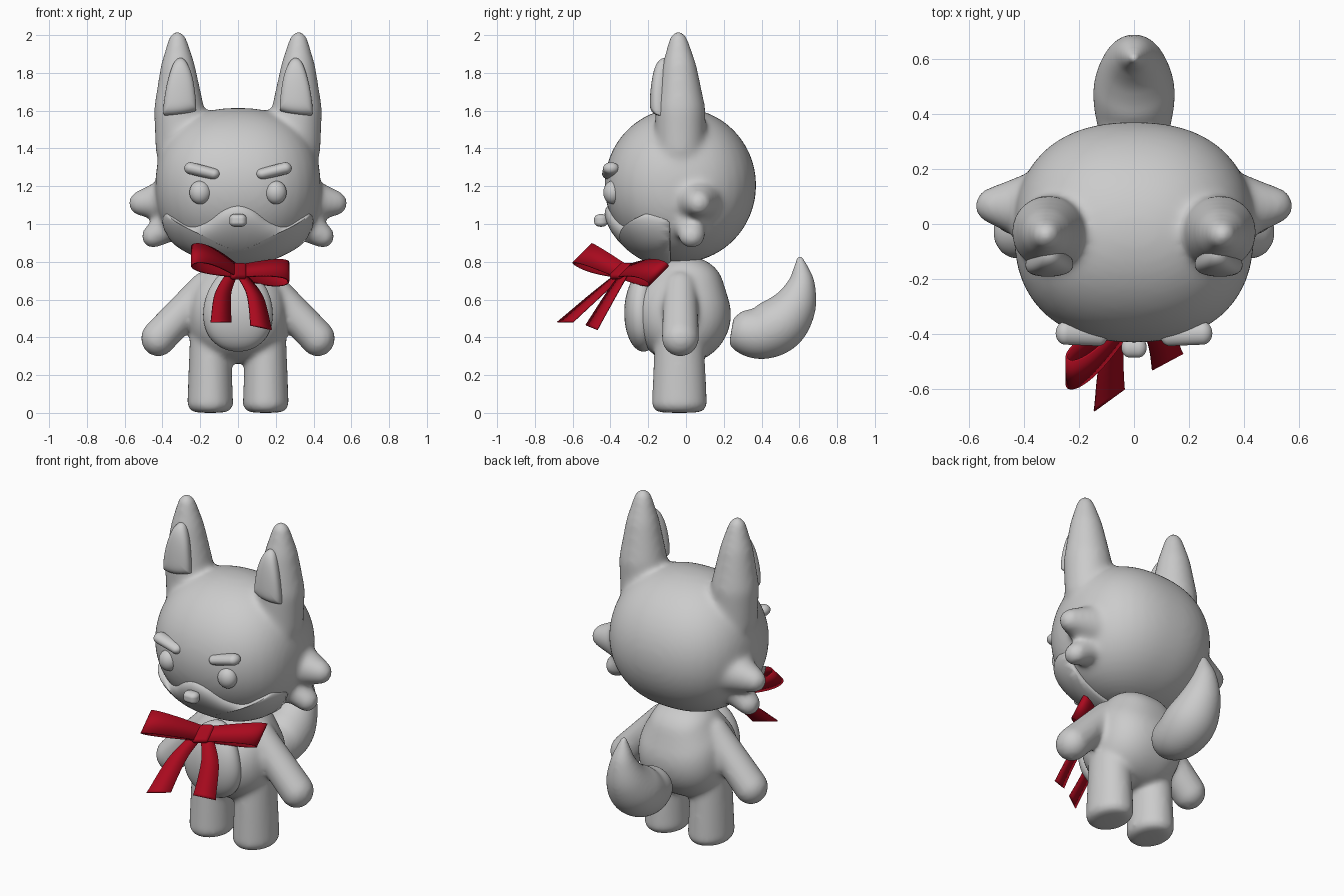
import bpy, bmesh, math
from mathutils import Vector

if "Cube" in bpy.data.objects:
    bpy.data.objects.remove(bpy.data.objects["Cube"])

red = bpy.data.materials.new("red_ribbon")
red.diffuse_color = (0.4, 0.003, 0.013, 1)
red.use_nodes = True
red.node_tree.nodes["Principled BSDF"].inputs["Base Color"].default_value = red.diffuse_color


def add_object(name, bm, mat=None):
    bmesh.ops.recalc_face_normals(bm, faces=bm.faces[:])
    for f in bm.faces:
        f.smooth = True
    me = bpy.data.meshes.new(name)
    bm.to_mesh(me)
    bm.free()
    ob = bpy.data.objects.new(name, me)
    bpy.context.collection.objects.link(ob)
    if mat:
        me.materials.append(mat)
    return ob


def hull(bm, balls, p=2):
    """Add the convex skin around (centre, radii) ellipsoids; p > 2 squares them off sideways."""
    pts = []
    for c, r in balls:
        tmp = bmesh.new()
        bmesh.ops.create_uvsphere(tmp, u_segments=40, v_segments=24, radius=1)
        for v in tmp.verts:
            q = v.co / (abs(v.co.x) ** p + math.hypot(v.co.y, v.co.z) ** p) ** (1 / p)
            pts.append(Vector(c) + Vector(q[i] * r[i] for i in range(3)))
        tmp.free()
    part = bmesh.new()
    for q in pts:
        part.verts.new(q)
    bmesh.ops.convex_hull(part, input=part.verts[:])
    bmesh.ops.delete(part, geom=[v for v in part.verts if not v.link_faces], context='VERTS')
    me = bpy.data.meshes.new("tmp")
    part.to_mesh(me)
    part.free()
    bm.from_mesh(me)
    bpy.data.meshes.remove(me)


def blob(name, balls, mat=None):
    bm = bmesh.new()
    hull(bm, balls)
    return add_object(name, bm, mat)


def melt(ob, voxel, steps):
    """Fuse overlapping parts with soft fillets."""
    m = ob.modifiers.new("fuse", 'REMESH')
    m.mode = 'VOXEL'
    m.voxel_size = voxel
    m.use_smooth_shade = True
    s = ob.modifiers.new("soften", 'SMOOTH')
    s.factor = 0.5
    s.iterations = steps


def spline(pts, n, closed=False):
    """Catmull-Rom through the points, n steps per span."""
    P = [Vector(p) for p in pts]
    k, out = len(P), []
    get = (lambda i: P[i % k]) if closed else (lambda i: P[min(max(i, 0), k - 1)])
    for i in range(k if closed else k - 1):
        a, b, c, d = (get(i + j) for j in (-1, 0, 1, 2))
        for j in range(n):
            t = j / n
            out.append(0.5 * (2 * b + (c - a) * t + (2 * a - 5 * b + 4 * c - d) * t * t
                              + (3 * b - a - 3 * c + d) * t ** 3))
    return out if closed else out + [P[-1]]


def patch(name, outline, mid, centre, radii, height, p=2, steps=6):
    """Padded patch: front-view outline laid on the front of an ellipsoid."""
    edge = spline(outline, steps, True)
    mid, n, bm, rings = Vector(mid), 16, bmesh.new(), []

    def place(q, s):
        u, w = (q.x - centre[0]) / radii[0], (q.y - centre[2]) / radii[2]
        r = (abs(u) ** p + abs(w) ** p) ** (1 / p)
        if r > 0.992:
            u, w = u * 0.992 / r, w * 0.992 / r
        rho = (1 - abs(u) ** p) ** (1 / p)
        v = -math.sqrt(max(0, rho * rho - w * w))
        c = Vector((centre[0] + u * radii[0], centre[1] + v * radii[1], centre[2] + w * radii[2]))
        k = rho ** (p - 2)
        nor = Vector((math.copysign(abs(u) ** (p - 1), u) / radii[0],
                      k * v / radii[1], k * w / radii[2])).normalized()
        return c + nor * (-0.025 + (height + 0.025) * math.sqrt(max(0, 1 - s ** 6)))

    top = bm.verts.new(place(mid, 0))
    for k in range(1, n + 1):
        s = math.sin(k / n * math.pi / 2)
        rings.append([bm.verts.new(place(mid.lerp(e, s), s)) for e in edge])
    m = len(edge)
    for i in range(m):
        j = (i + 1) % m
        bm.faces.new((top, rings[0][i], rings[0][j]))
        for a, b in zip(rings, rings[1:]):
            bm.faces.new((a[i], b[i], b[j], a[j]))
    bm.faces.new(rings[-1])
    return add_object(name, bm)


def ribbon(name, centres, halves):
    bm = bmesh.new()
    rows = [(bm.verts.new(c - h), bm.verts.new(c + h)) for c, h in zip(centres, halves)]
    for a, b in zip(rows, rows[1:]):
        bm.faces.new((a[0], a[1], b[1], b[0]))
    ob = add_object(name, bm, red)
    m = ob.modifiers.new("thickness", 'SOLIDIFY')
    m.thickness = 0.008
    m.offset = 0


# head with ears and cheek tufts
HEAD_C, HEAD_R, HEAD_P = (0, -0.03, 1.205), (0.437, 0.402, 0.41), 2.35
bm = bmesh.new()
hull(bm, [(HEAD_C, HEAD_R)], HEAD_P)
for s in (-1, 1):
    hull(bm, [((s * x, y, z), (r, r, r)) for x, y, z, r in (
        (0.32, -0.04, 1.972, 0.05), (0.318, -0.035, 1.82, 0.094),
        (0.312, -0.03, 1.6, 0.134), (0.305, -0.03, 1.4, 0.132))])
    hull(bm, [((s * 0.525, 0.067, 1.11), (0.055, 0.064, 0.065)),
              ((s * 0.34, 0.06, 1.13), (0.1, 0.14, 0.13))])
    hull(bm, [((s * 0.452, 0.03, 0.935), (0.06, 0.07, 0.065)),
              ((s * 0.28, 0.02, 1.04), (0.1, 0.1, 0.1))])
melt(add_object("head", bm), 0.014, 26)

# body with arms and legs
bm = bmesh.new()
hull(bm, [((0, -0.02, 0.52), (0.262, 0.258, 0.26)), ((0, 0.0, 0.66), (0.2, 0.2, 0.17))], 2.5)
for s in (-1, 1):
    hull(bm, [((s * 0.17, -0.03, 0.66), (0.09, 0.09, 0.09)),
              ((s * 0.422, -0.03, 0.395), (0.092, 0.099, 0.097))])
    hull(bm, [((s * 0.147, -0.035, z), r) for z, r in (
        (0.008, (0.1, 0.125, 0.008)), (0.04, (0.122, 0.147, 0.02)), (0.4, (0.108, 0.13, 0.03)))])
melt(add_object("body", bm), 0.013, 16)

# tail: round sweep in the side plane (y, z, radius)
path = spline([(0.24, 0.435, 0.07), (0.29, 0.428, 0.112), (0.4, 0.425, 0.142), (0.5, 0.475, 0.147),
               (0.575, 0.57, 0.118), (0.61, 0.68, 0.076), (0.608, 0.77, 0.04), (0.6, 0.832, 0.012)], 6)
bm = bmesh.new()
rings = []
for i, p in enumerate(path):
    d = path[min(i + 1, len(path) - 1)] - path[max(i - 1, 0)]
    nor = Vector((0, -d.y, d.x)).normalized()
    rings.append([bm.verts.new(Vector((0, p.x, p.y)) + p.z * (
        Vector((math.cos(a), 0, 0)) + nor * math.sin(a)))
        for a in (k * math.tau / 40 for k in range(40))])
for a, b in zip(rings, rings[1:]):
    for k in range(40):
        bm.faces.new((a[k], a[k - 1], b[k - 1], b[k]))
bm.faces.new(rings[0])
bm.faces.new(rings[-1])
melt(add_object("tail", bm), 0.009, 20)

# muzzle and belly pads
half = [(0.08, 1.075), (0.17, 1.01), (0.26, 0.985), (0.35, 1.035), (0.395, 1.055), (0.415, 1.0),
        (0.37, 0.91), (0.2, 0.82)]
patch("muzzle", [(0, 1.1)] + half + [(0, 0.79)] + [(-x, z) for x, z in reversed(half)],
      (0, 0.88), HEAD_C, HEAD_R, 0.036, HEAD_P)
patch("belly", [(0.187 * math.sin(a), 0.55 + 0.23 * math.cos(a) - 0.03 * math.sin(a) ** 2)
                for a in (k * math.tau / 12 for k in range(12))],
      (0, 0.54), (0, -0.02, 0.53), (0.265, 0.262, 0.31), 0.045, 2.5)

# inner ears, eyes and brows
for s, side in ((-1, "left"), (1, "right")):
    ear = [(0.307, 1.885), (0.345, 1.85), (0.38, 1.73), (0.397, 1.59), (0.37, 1.572),
           (0.24, 1.59), (0.22, 1.62), (0.238, 1.77), (0.27, 1.86)]
    patch("inner_ear_" + side, [(s * x, z) for x, z in ear], (s * 0.308, 1.7),
          (s * 0.312, -0.04, 1.6), (0.15, 0.12, 0.36), 0.033)
    blob("eye_" + side, [((s * 0.2, -0.387, 1.167), (0.057, 0.051, 0.062))])
    blob("brow_" + side, [((s * 0.13, -0.402, 1.265), (0.035, 0.042, 0.03)),
                          ((s * 0.25, -0.397, 1.295), (0.035, 0.042, 0.032))])

# nose
blob("nose", [((x, -0.45, z), (0.03, 0.036, 0.025)) for x in (-0.016, 0.016) for z in (1.01, 1.028)])

# bow: knot, two loops and two tails
K = Vector((0, -0.34, 0.75))
W = Vector((0, 0.7, 0.7))
blob("bow_knot", [(K + W * k + Vector((x, 0.75 * x, 0)), (0.022, 0.022, 0.02))
                  for k in (-0.035, 0.035) for x in (-0.022, 0.022)], red)
for side, a in (("left", Vector((-0.24, -0.205, 0.088))), ("right", Vector((0.265, 0.19, -0.01)))):
    t = a.cross(W).normalized()
    th = [k * math.tau / 48 for k in range(49)]
    ribbon("bow_loop_" + side,
           [K + a * math.sin(q / 2) + t * 0.038 * math.sin(q) for q in th],
           [W * (0.045 + 0.028 * math.sin(q / 2)) for q in th])
for side, pts, w in (
        ("left", [(-0.03, -0.34, 0.74), (-0.08, -0.47, 0.63), (-0.09, -0.64, 0.48)], (0.055, 0.04, 0)),
        ("right", [(0.02, -0.33, 0.73), (0.09, -0.4, 0.62), (0.122, -0.5, 0.452)], (0.056, 0.03, -0.012))):
    c = spline(pts, 8)
    ribbon("bow_tail_" + side, c,
           [Vector(w) * (0.55 + 0.45 * i / (len(c) - 1)) for i in range(len(c))])
